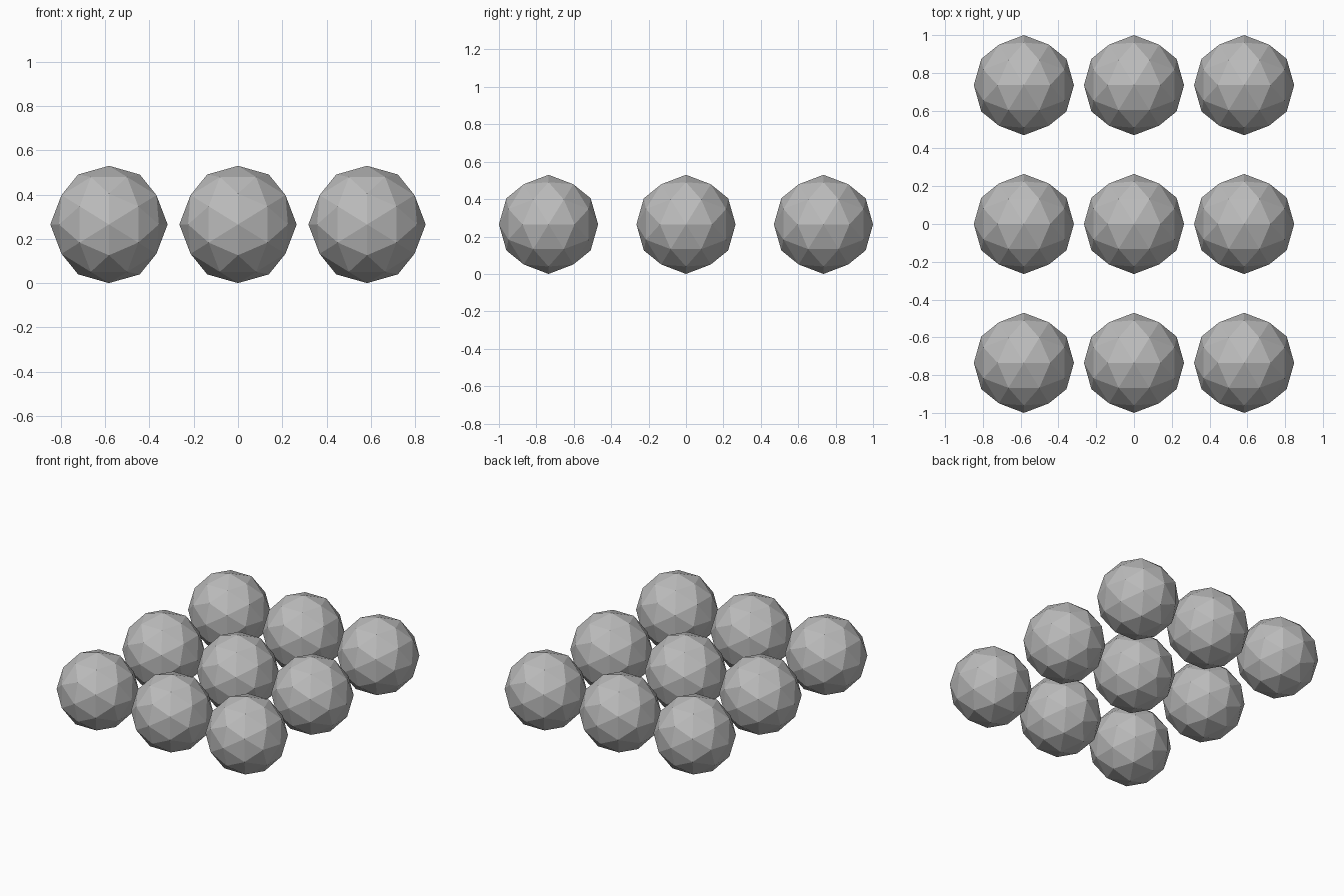
import bpy
import bmesh
import math

if "Cube" in bpy.data.objects:
    bpy.data.objects.remove(bpy.data.objects["Cube"])

RADIUS = 0.265
X_STEP, Y_STEP = 0.583, 0.735

grey = bpy.data.materials.new("plain_grey")
grey.diffuse_color = (0.5, 0.5, 0.5, 1.0)
grey.use_nodes = True
grey.node_tree.nodes["Principled BSDF"].inputs["Base Color"].default_value = grey.diffuse_color


def faceted_ball_mesh():
    """Icosahedron with edges centred on the axes, split once: 80 flat faces."""
    phi = (1 + math.sqrt(5)) / 2
    bm = bmesh.new()
    for s in (-1, 1):
        for t in (-phi, phi):
            for co in ((s, 0, t), (t, s, 0), (0, t, s)):
                bm.verts.new(co)
    bmesh.ops.convex_hull(bm, input=bm.verts[:])
    bmesh.ops.subdivide_edges(bm, edges=bm.edges[:], cuts=1, use_grid_fill=True)
    bmesh.ops.triangulate(bm, faces=[f for f in bm.faces if len(f.verts) > 3])
    for v in bm.verts:
        v.co = v.co.normalized() * RADIUS
    bmesh.ops.recalc_face_normals(bm, faces=bm.faces[:])
    for f in bm.faces:
        f.smooth = False
    mesh = bpy.data.meshes.new("faceted_ball")
    bm.to_mesh(mesh)
    bm.free()
    mesh.materials.append(grey)
    return mesh


# Three by three grid of balls resting on the ground
ball = faceted_ball_mesh()
for row, y in zip(("front", "middle", "back"), (-Y_STEP, 0, Y_STEP)):
    for col, x in zip(("left", "centre", "right"), (-X_STEP, 0, X_STEP)):
        ob = bpy.data.objects.new(f"ball_{row}_{col}", ball.copy())
        ob.location = (x, y, RADIUS)
        bpy.context.collection.objects.link(ob)
